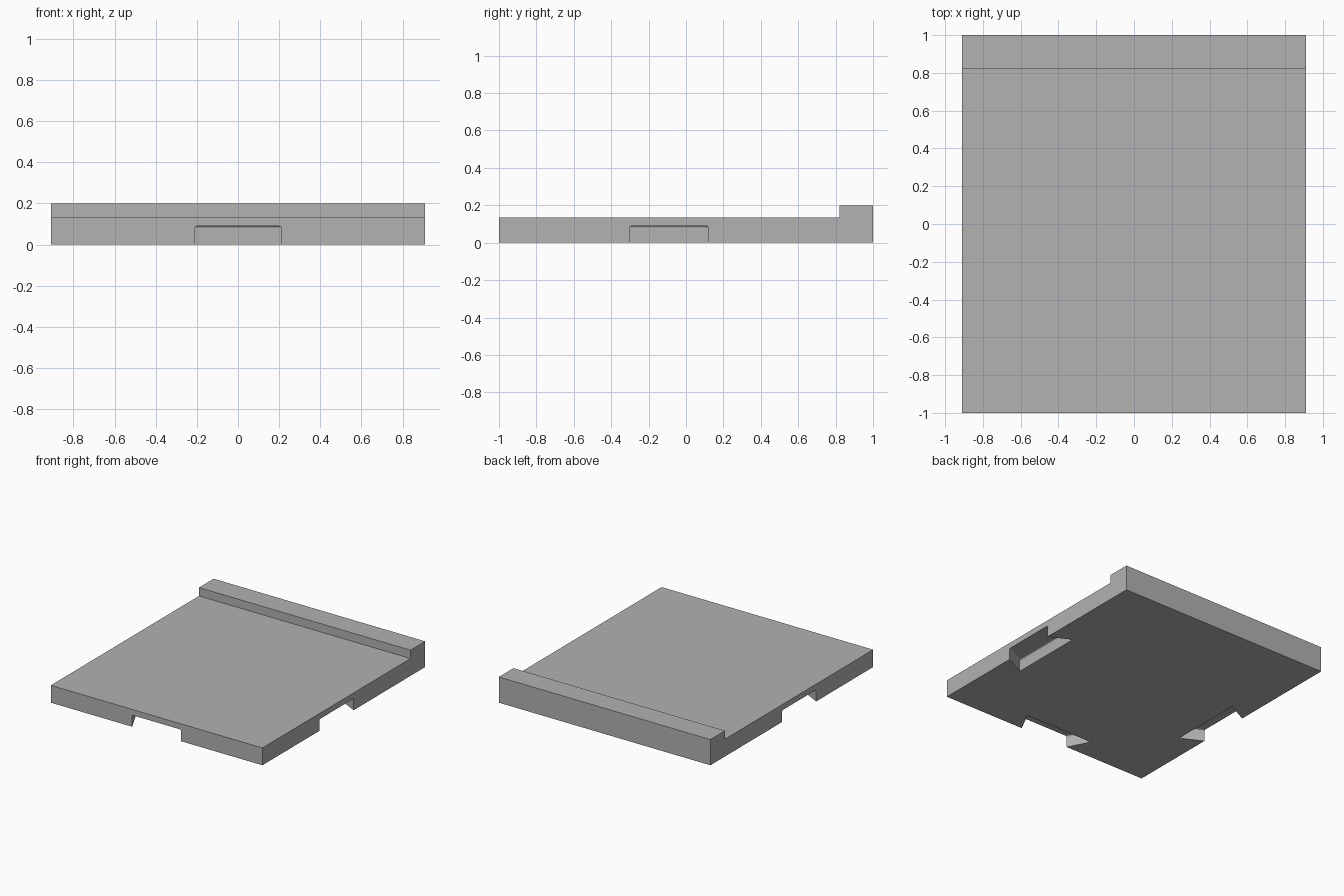
import bpy, bmesh, math
from mathutils import Matrix, Vector

cube = bpy.data.objects.get("Cube")
if cube:
    bpy.data.objects.remove(cube, do_unlink=True)

HALF_X, HALF_Y = 0.91, 1.0
NOTCH_Y = -0.09          # centre of the side notches
MOUTH, INNER, DEPTH, TOP = 0.21, 0.295, 0.165, 0.09

grey = bpy.data.materials.new("plain grey")
grey.use_nodes = True
colour = (0.445, 0.445, 0.445, 1)
grey.diffuse_color = colour
grey.node_tree.nodes["Principled BSDF"].inputs["Base Color"].default_value = colour


def prism(bm, points, offset):
    """Extrude a flat outline into a solid and return its vertices."""
    face = bm.faces.new([bm.verts.new(p) for p in points])
    result = bmesh.ops.extrude_face_region(bm, geom=[face])
    moved = [v for v in result["geom"] if isinstance(v, bmesh.types.BMVert)]
    bmesh.ops.translate(bm, vec=offset, verts=moved)
    return list(face.verts) + moved


def make_object(name, bm):
    bmesh.ops.recalc_face_normals(bm, faces=bm.faces)
    mesh = bpy.data.meshes.new(name)
    bm.to_mesh(mesh)
    bm.free()
    mesh.materials.append(grey)
    obj = bpy.data.objects.new(name, mesh)
    bpy.context.collection.objects.link(obj)
    return obj


# Base plate with a raised rear lip, from its side profile
bm = bmesh.new()
profile = [(-HALF_Y, 0), (HALF_Y, 0), (HALF_Y, 0.2),
           (0.82, 0.2), (0.82, 0.135), (-HALF_Y, 0.135)]
prism(bm, [(-HALF_X, y, z) for y, z in profile], (2 * HALF_X, 0, 0))
base_plate = make_object("base_plate", bm)


# Dovetail notches that widen inwards, with softly rounded top edges
def add_notch(bm, x, y, angle):
    out = 0.04
    narrow = MOUTH - out * (INNER - MOUTH) / DEPTH
    outline = [(-narrow, -out), (narrow, -out), (INNER, DEPTH), (-INNER, DEPTH)]
    verts = prism(bm, [(a, b, -0.05) for a, b in outline], (0, 0, TOP + 0.05))
    bmesh.ops.transform(
        bm, verts=verts,
        matrix=Matrix.Translation((x, y, 0)) @ Matrix.Rotation(angle, 4, "Z"))


bm = bmesh.new()
add_notch(bm, 0, -HALF_Y, 0)
add_notch(bm, HALF_X, NOTCH_Y, math.pi / 2)
add_notch(bm, -HALF_X, NOTCH_Y, -math.pi / 2)
rims = [e for e in bm.edges if all(v.co.z > TOP - 0.001 for v in e.verts)]
bmesh.ops.bevel(bm, geom=rims, offset=0.01, segments=3, profile=0.5, affect="EDGES")
cutter = make_object("notch_cutter", bm)
cutter.hide_render = True

# Cut the notches, then drop the helper
cut = base_plate.modifiers.new("notches", "BOOLEAN")
cut.operation = "DIFFERENCE"
cut.solver = "EXACT"
cut.object = cutter
bpy.context.view_layer.objects.active = base_plate
base_plate.select_set(True)
bpy.ops.object.modifier_apply(modifier=cut.name)
bpy.data.objects.remove(cutter, do_unlink=True)
